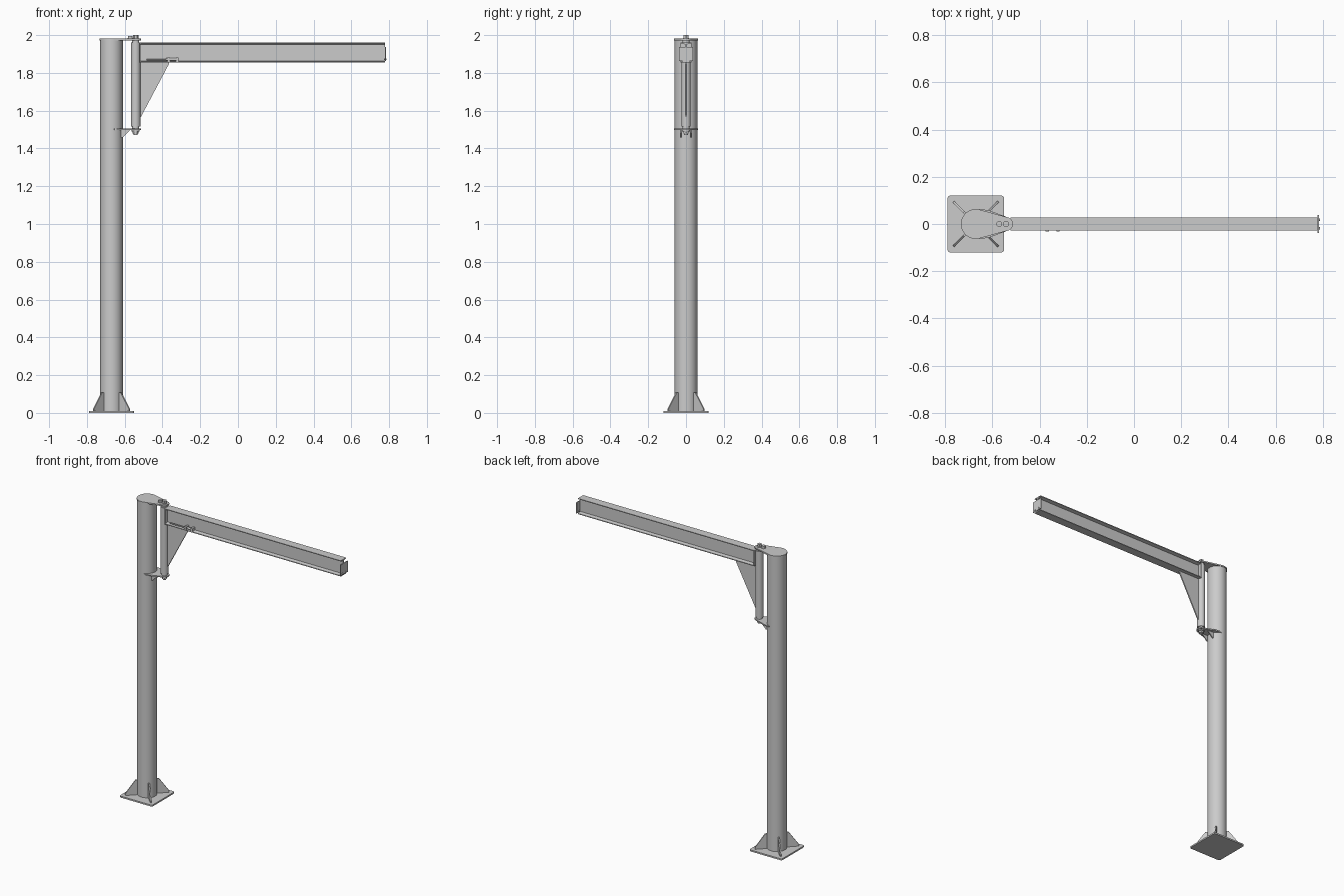
import bpy, bmesh
from math import sin, cos, pi, asin, radians
from mathutils import Matrix

if "Cube" in bpy.data.objects:
    bpy.data.objects.remove(bpy.data.objects["Cube"])

CX, PX = -0.67, -0.542          # column axis, pivot axis


def finish(name, bm, smooth=False):
    bmesh.ops.recalc_face_normals(bm, faces=bm.faces)
    me = bpy.data.meshes.new(name)
    bm.to_mesh(me)
    bm.free()
    ob = bpy.data.objects.new(name, me)
    bpy.context.collection.objects.link(ob)
    if smooth:
        bpy.context.view_layer.objects.active = ob
        ob.select_set(True)
        bpy.ops.object.shade_smooth_by_angle(angle=radians(32))
        ob.select_set(False)
    return ob


def prism(name, pts, lo, hi, axis='z', smooth=False, mat=None):
    """Extrude a 2D outline along an axis between lo and hi."""
    place = {'z': lambda a, b, c: (a, b, c),
             'y': lambda a, b, c: (a, c, b),
             'x': lambda a, b, c: (c, a, b)}[axis]
    bm = bmesh.new()
    f = bm.faces.new([bm.verts.new(place(a, b, lo)) for a, b in pts])
    ext = bmesh.ops.extrude_face_region(bm, geom=[f])['geom']
    d = place(0, 0, hi - lo)
    bmesh.ops.translate(bm, vec=d, verts=[v for v in ext if isinstance(v, bmesh.types.BMVert)])
    if mat:
        bm.transform(mat)
    return finish(name, bm, smooth)


def arc(cx, cy, r, a0, a1, n):
    return [(cx + r * cos(a0 + (a1 - a0) * i / n), cy + r * sin(a0 + (a1 - a0) * i / n))
            for i in range(n + 1)]


def disc(name, a, b, r, lo, hi, n=32, axis='z'):
    return prism(name, arc(a, b, r, 0, 2 * pi, n)[:-1], lo, hi, axis, n > 6)


def box(name, x0, x1, y0, y1, z0, z1):
    return prism(name, [(x0, y0), (x1, y0), (x1, y1), (x0, y1)], z0, z1)


# base plate with rounded corners
h, r = 0.12, 0.012
plate = []
for i, (sx, sy) in enumerate([(1, 1), (-1, 1), (-1, -1), (1, -1)]):
    plate += arc(CX + sx * (h - r), sy * (h - r), r, i * pi / 2, (i + 1) * pi / 2, 5)
prism("base_plate", plate, 0, 0.01, smooth=True)

# column and diagonal foot gussets
disc("column", CX, 0, 0.06, 0.01, 1.975, 64)
for i in range(4):
    m = Matrix.Translation((CX, 0, 0)) @ Matrix.Rotation(pi / 4 + i * pi / 2, 4, 'Z')
    prism("foot_gusset", [(0.056, 0.01), (0.134, 0.01), (0.134, 0.022), (0.072, 0.108), (0.056, 0.108)],
          -0.004, 0.004, 'y', mat=m)

# teardrop top plate tangent to column and pivot
R, rp = 0.063, 0.029
t = pi / 2 - asin((R - rp) / (PX - CX))
prism("top_plate", arc(CX, 0, R, t, 2 * pi - t, 40) + arc(PX, 0, rp, -t, t, 20), 1.972, 1.981, smooth=True)

# lower bracket plate, notched around the column
a = 1.32
notch = arc(CX, 0, 0.059, -a, a, 24)
prism("lower_bracket", [(-0.655, 0.063)] + notch[::-1] + [(-0.655, -0.063), (-0.618, -0.059)]
      + arc(PX, 0, rp, -1.2, 1.2, 20) + [(-0.618, 0.059)], 1.497, 1.505, smooth=True)
for s in (-1, 1):
    m = Matrix.Translation((0, s * 0.027, 0))
    prism("bracket_gusset", [(-0.622, 1.497), (-0.573, 1.497), (-0.578, 1.49), (-0.61, 1.458), (-0.622, 1.458)],
          -0.003, 0.003, 'y', mat=m)

# swivel tube, bearings and pivot fasteners
disc("swivel_tube", PX, 0, 0.025, 1.517, 1.96)
disc("upper_washer", PX, 0, 0.019, 1.96, 1.972)
disc("lower_washer", PX, 0, 0.019, 1.505, 1.517)
disc("top_bolt_flange", PX, 0, 0.015, 1.981, 1.986)
disc("top_bolt_head", PX, 0, 0.014, 1.986, 2.0, 6)
disc("stop_bolt_washer", -0.571, 0, 0.015, 1.981, 1.985)
disc("stop_bolt_head", -0.571, 0, 0.012, 1.985, 1.996)
disc("lower_bolt_washer", PX, 0, 0.021, 1.491, 1.497)
disc("lower_bolt_head", PX, 0, 0.016, 1.478, 1.491, 6)
disc("lower_bolt_tip", PX, 0, 0.010, 1.472, 1.478, 16)

# I-beam boom
half = [(0.028, 1.855), (0.028, 1.860), (0.0035, 1.864), (0.0035, 1.951), (0.028, 1.955), (0.028, 1.960)]
prism("boom_beam", half + [(-y, z) for y, z in half[::-1]], -0.519, 0.778, 'x')
box("boom_root_plate", -0.522, -0.516, -0.028, 0.028, 1.855, 1.96)
prism("boom_gusset", [(-0.522, 1.857), (-0.522, 1.567), (-0.514, 1.567), (-0.365, 1.848), (-0.365, 1.857)],
      -0.004, 0.004, 'y')

# end stop plate with its bolts
box("end_stop", 0.778, 0.783, -0.038, 0.038, 1.863, 1.936)
for y in (-0.018, 0.018):
    disc("end_stop_bolt", y, 1.872, 0.005, 0.772, 0.787, 6, 'x')

# cable rod and clamp on the front of the web
disc("cable_rod", -0.018, 1.869, 0.004, -0.485, -0.315, 16, 'x')
disc("cable_sleeve", -0.018, 1.871, 0.007, -0.38, -0.325, 16, 'x')
for x in (-0.367, -0.322):
    box("cable_clamp", x - 0.007, x + 0.007, -0.031, -0.003, 1.861, 1.882)
